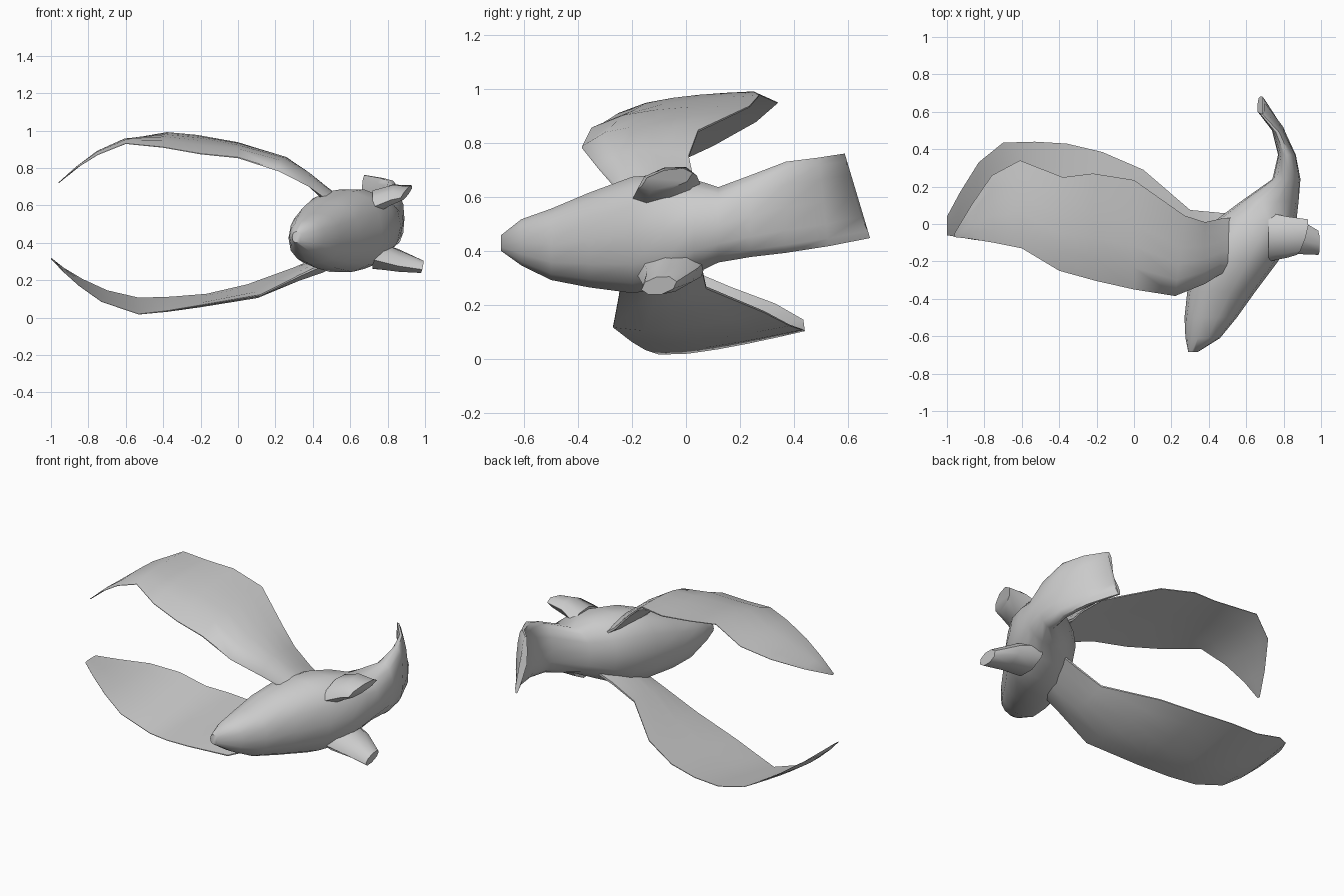
import bpy, math
from mathutils import Vector as V


def loft(name, rings, sharp=50):
    """Skin a list of equal-length closed rings and cap both ends."""
    n = len(rings[0])
    verts = [p for r in rings for p in r]
    faces = [(k*n + i, k*n + (i+1) % n, (k+1)*n + (i+1) % n, (k+1)*n + i)
             for k in range(len(rings)-1) for i in range(n)]
    faces += [tuple(range(n))[::-1], tuple((len(rings)-1)*n + i for i in range(n))]
    me = bpy.data.meshes.new(name)
    me.from_pydata(verts, [], faces)
    ob = bpy.data.objects.new(name, me)
    bpy.context.collection.objects.link(ob)
    bpy.ops.object.select_all(action='DESELECT')
    ob.select_set(True)
    bpy.context.view_layer.objects.active = ob
    bpy.ops.object.mode_set(mode='EDIT')
    bpy.ops.mesh.select_all(action='SELECT')
    bpy.ops.mesh.normals_make_consistent(inside=False)
    bpy.ops.object.mode_set(mode='OBJECT')
    bpy.ops.object.shade_smooth_by_angle(angle=math.radians(sharp))
    return ob


def oval(c, u, v, n=14, e=0.85):
    """Super-ellipse ring around c with half-axes u and v."""
    f = lambda t: math.copysign(abs(t)**e, t)
    return [c + u*f(math.cos(2*math.pi*i/n)) + v*f(math.sin(2*math.pi*i/n)) for i in range(n)]


def wing_ring(lead, trail, thick, camber, n=5):
    """Thin cambered section from leading to trailing edge."""
    lead, trail = V(lead), V(trail)
    up = V((0, 0, 1))
    top, bot = [], []
    for i in range(n+1):
        t = i/n
        p = lead.lerp(trail, t) + up*camber*math.sin(math.pi*t**0.7)
        h = up*thick*(0.12 + 1.6*math.sqrt(t)*(1-t))*0.5
        top.append(p + h)
        bot.append(p - h)
    return top + bot[::-1]


# Head, body and curled tail: y, x min, x max, z min, z max, end slant
body = [
    (-0.685, 0.29, 0.34, 0.40, 0.46, 0),
    (-0.61, 0.275, 0.46, 0.345, 0.52, 0),
    (-0.50, 0.27, 0.55, 0.29, 0.56, 0),
    (-0.36, 0.285, 0.65, 0.262, 0.62, 0),
    (-0.20, 0.33, 0.77, 0.24, 0.68, 0),
    (-0.08, 0.38, 0.84, 0.255, 0.69, 0),
    (0.03, 0.45, 0.87, 0.31, 0.67, 0),
    (0.12, 0.57, 0.88, 0.355, 0.64, 0),
    (0.24, 0.74, 0.89, 0.375, 0.685, 0),
    (0.37, 0.77, 0.865, 0.39, 0.735, 0),
    (0.51, 0.735, 0.80, 0.415, 0.75, -0.12),
    (0.635, 0.66, 0.70, 0.445, 0.765, -0.30),
]
rings = []
for y, x0, x1, z0, z1, s in body:
    c = V(((x0+x1)/2, y, (z0+z1)/2))
    hz = (z1-z0)/2
    rings.append(oval(c, V(((x1-x0)/2, 0, 0)), V((0.0, s*hz, hz))))
# Forked tail end: pull the middle of the last ring inwards
for p in rings[-1]:
    d = abs(p.z - 0.61)
    if d < 0.12:
        p.y -= 0.03*(1 - d/0.12)
loft("body", rings)

# Wings: leading point, trailing point, thickness, camber
upper = [
    ((0.60, -0.24, 0.56), (0.60, 0.04, 0.56), 0.12, 0.00),
    ((0.46, -0.27, 0.65), (0.47, 0.03, 0.65), 0.12, 0.015),
    ((0.38, -0.32, 0.705), (0.38, 0.01, 0.75), 0.09, 0.02),
    ((0.22, -0.385, 0.785), (0.27, 0.045, 0.845), 0.065, 0.025),
    ((0.00, -0.35, 0.855), (0.00, 0.235, 0.935), 0.045, 0.02),
    ((-0.20, -0.305, 0.875), (-0.22, 0.27, 0.975), 0.035, 0.02),
    ((-0.40, -0.25, 0.91), (-0.38, 0.25, 0.99), 0.03, 0.015),
    ((-0.60, -0.13, 0.93), (-0.61, 0.34, 0.95), 0.025, 0.01),
    ((-0.75, -0.10, 0.87), (-0.76, 0.26, 0.88), 0.02, 0.01),
    ((-0.87, -0.08, 0.795), (-0.87, 0.10, 0.79), 0.015, 0.005),
    ((-0.96, -0.07, 0.72), (-0.96, -0.05, 0.72), 0.008, 0.0),
]
lower = [
    ((0.60, -0.22, 0.36), (0.60, 0.06, 0.38), 0.12, 0.00),
    ((0.46, -0.24, 0.285), (0.46, 0.06, 0.33), 0.11, -0.015),
    ((0.33, -0.25, 0.225), (0.30, 0.075, 0.265), 0.07, -0.015),
    ((0.12, -0.27, 0.12), (0.05, 0.29, 0.175), 0.05, -0.01),
    ((-0.20, -0.20, 0.065), (-0.17, 0.385, 0.125), 0.035, -0.01),
    ((-0.38, -0.15, 0.035), (-0.36, 0.43, 0.11), 0.03, -0.01),
    ((-0.53, -0.10, 0.018), (-0.53, 0.44, 0.105), 0.025, -0.008),
    ((-0.73, -0.10, 0.085), (-0.70, 0.435, 0.145), 0.02, -0.005),
    ((-0.85, -0.085, 0.17), (-0.83, 0.33, 0.205), 0.018, -0.005),
    ((-0.94, -0.07, 0.25), (-0.93, 0.17, 0.265), 0.012, 0.0),
    ((-1.00, -0.06, 0.315), (-1.00, 0.04, 0.32), 0.008, 0.0),
]
for name, table in (("upper_wing", upper), ("lower_wing", lower)):
    loft(name, [wing_ring(*row) for row in table])

# Feet: stubby tapered paddles on the belly side; centre, width axis, thickness axis
feet = {
    "upper_foot": [((0.72, -0.07, 0.61), (0, 0.13, 0.02), (0, -0.01, 0.07)),
                   ((0.82, -0.07, 0.655), (0, 0.11, 0.025), (0.01, -0.01, 0.055)),
                   ((0.90, -0.07, 0.665), (0.03, 0.095, 0.025), (0.015, -0.01, 0.035))],
    "lower_foot": [((0.72, -0.05, 0.34), (0, 0.13, 0.03), (0, -0.02, 0.08)),
                   ((0.86, -0.06, 0.305), (0, 0.10, 0.03), (0, -0.02, 0.055)),
                   ((0.985, -0.10, 0.272), (0, 0.065, 0.015), (0.008, -0.01, 0.032))],
}
for name, rows in feet.items():
    loft(name, [oval(V(c), V(u), V(v), 8, 1.0) for c, u, v in rows])
